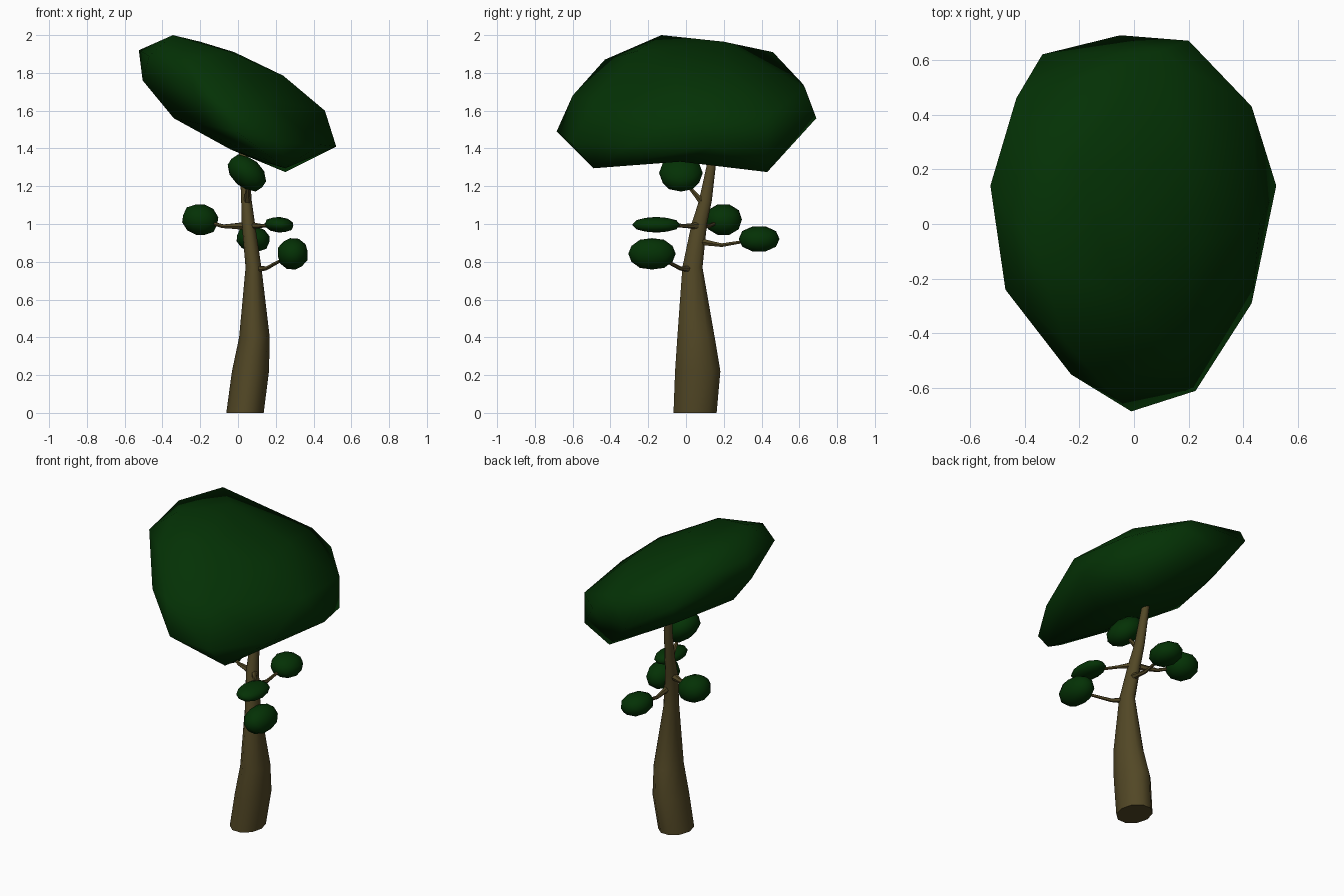
import bpy, bmesh, math
from mathutils import Vector, Matrix, Euler

if "Cube" in bpy.data.objects:
    bpy.data.objects.remove(bpy.data.objects["Cube"])


def material(name, rgb):
    m = bpy.data.materials.new(name)
    m.diffuse_color = (*rgb, 1)
    m.use_nodes = True
    m.node_tree.nodes["Principled BSDF"].inputs["Base Color"].default_value = m.diffuse_color
    return m


LEAF = material("leaf green", (0.0012, 0.031, 0.0015))
BARK = material("bark brown", (0.085, 0.064, 0.019))
UP = Vector((0, 0, 1))


def finish(name, bm, mat, angle=180):
    bmesh.ops.recalc_face_normals(bm, faces=bm.faces)
    me = bpy.data.meshes.new(name)
    bm.to_mesh(me)
    bm.free()
    me.materials.append(mat)
    ob = bpy.data.objects.new(name, me)
    bpy.context.collection.objects.link(ob)
    bpy.ops.object.select_all(action='DESELECT')
    ob.select_set(True)
    bpy.context.view_layer.objects.active = ob
    bpy.ops.object.shade_smooth_by_angle(angle=math.radians(angle))
    return ob


def loft(name, rings, sides):
    """Skin rings of (centre, radius_x, radius_y, axis) and cap both ends."""
    bm = bmesh.new()
    loops = []
    for c, rx, ry, axis in rings:
        q = UP.rotation_difference(axis)
        loops.append([bm.verts.new(Vector(c) + q @ Vector((
            rx * math.cos(a), ry * math.sin(a), 0)))
            for a in (2 * math.pi * i / sides for i in range(sides))])
    for a, b in zip(loops, loops[1:]):
        for i in range(sides):
            j = (i + 1) % sides
            bm.faces.new((a[i], a[j], b[j], b[i]))
    bm.faces.new(loops[0][::-1])
    bm.faces.new(loops[-1])
    return finish(name, bm, BARK, 50)


# Trunk: tapering, leaning upward to the back
trunk = [(.037, .048, 0, .099, .12), (.066, .062, .22, .098, .126),
         (.087, .053, .4, .081, .104), (.082, .034, .77, .042, .056),
         (.055, .07, 1.0, .035, .043), (.045, .102, 1.12, .028, .036),
         (.035, .132, 1.3, .025, .026), (.02, .15, 1.46, .02, .02)]
loft("trunk", [(t[:3], t[3], t[4], UP) for t in trunk], 10)

# Side twigs: (start, bend, leaf cluster centre, cluster half sizes, tilt about y)
twigs = {
    "left": ((.05, .07, .99), (-.08, .12, .988), (-.2, .198, 1.023), (.1, .1, .085), 15),
    "right": ((.06, .08, .99), (.12, .0, .99), (.218, -.157, .996), (.08, .13, .042), 5),
    "back": ((.075, .05, .91), (.075, .19, .888), (.08, .387, .921), (.093, .11, .07), 12),
    "lower": ((.08, .04, .76), (.15, -.03, .765), (.29, -.18, .842), (.085, .128, .086), -10),
    "upper": ((.048, .1, 1.1), (.05, .03, 1.18), (.047, -.027, 1.27), (.118, .118, .08), 42),
}
for key, (a, b, c, size, tilt) in twigs.items():
    p = [Vector(v) for v in (a, b, c)]
    d0, d2 = (p[1] - p[0]).normalized(), (p[2] - p[1]).normalized()
    loft(key + "_branch", [(p[0], .024, .024, d0), (p[0].lerp(p[1], .6), .015, .015, d0),
                           (p[1], .011, .011, (d0 + d2).normalized()),
                           (p[2], .007, .007, d2)], 6)
    bm = bmesh.new()
    bmesh.ops.create_icosphere(bm, subdivisions=2, radius=1)
    for v in bm.verts:  # slightly boxy lumps
        v.co *= (1 / max(abs(k) for k in v.co)) ** .12
    bm.transform(Matrix.LocRotScale(p[2], Euler((0, math.radians(tilt), 0)),
                                    Vector(size) * .98))
    finish(key + "_leaf_cluster", bm, LEAF)

# Canopy: faceted tilted dome, a hull around its corner points
corners = [
    # rim
    (-.05, .69, 1.56), (.2, .67, 1.61), (.43, .43, 1.37), (.43, .43, 1.565), (.52, .14, 1.41),
    (.43, -.29, 1.42), (.225, -.61, 1.43), (-.01, -.685, 1.49), (-.23, -.55, 1.69),
    (-.47, -.24, 1.89), (-.525, .14, 1.92), (-.43, .46, 1.91), (-.335, .62, 1.74),
    # crown
    (-.345, -.13, 2.0), (-.2, .2, 1.965), (-.05, -.26, 1.915), (-.02, 0, 1.91),
    (.24, -.07, 1.785), (.2, .23, 1.8), (.46, 0, 1.6), (-.1, -.6, 1.68),
    (-.25, -.43, 1.87), (.09, .63, 1.72), (.15, -.48, 1.66),
    # underside
    (.25, .43, 1.275), (.25, -.49, 1.295), (.1, 0, 1.34), (-.04, .1, 1.395),
    (-.34, 0, 1.56), (-.505, .05, 1.76), (-.25, .45, 1.56), (-.2, -.35, 1.53)]
bm = bmesh.new()
for c in corners:
    bm.verts.new(c)
bmesh.ops.convex_hull(bm, input=bm.verts)
bmesh.ops.delete(bm, geom=[v for v in bm.verts if not v.link_faces], context='VERTS')
# lift the middle of the lowest edge so the underside arches slightly
low = [e for e in bm.edges if all(v.co.z < 1.3 for v in e.verts)]
if low:
    cut = bmesh.ops.subdivide_edges(bm, edges=low, cuts=1)
    for v in cut["geom_inner"]:
        if isinstance(v, bmesh.types.BMVert):
            v.co.z += .045
bmesh.ops.triangulate(bm, faces=bm.faces)
finish("canopy", bm, LEAF)
